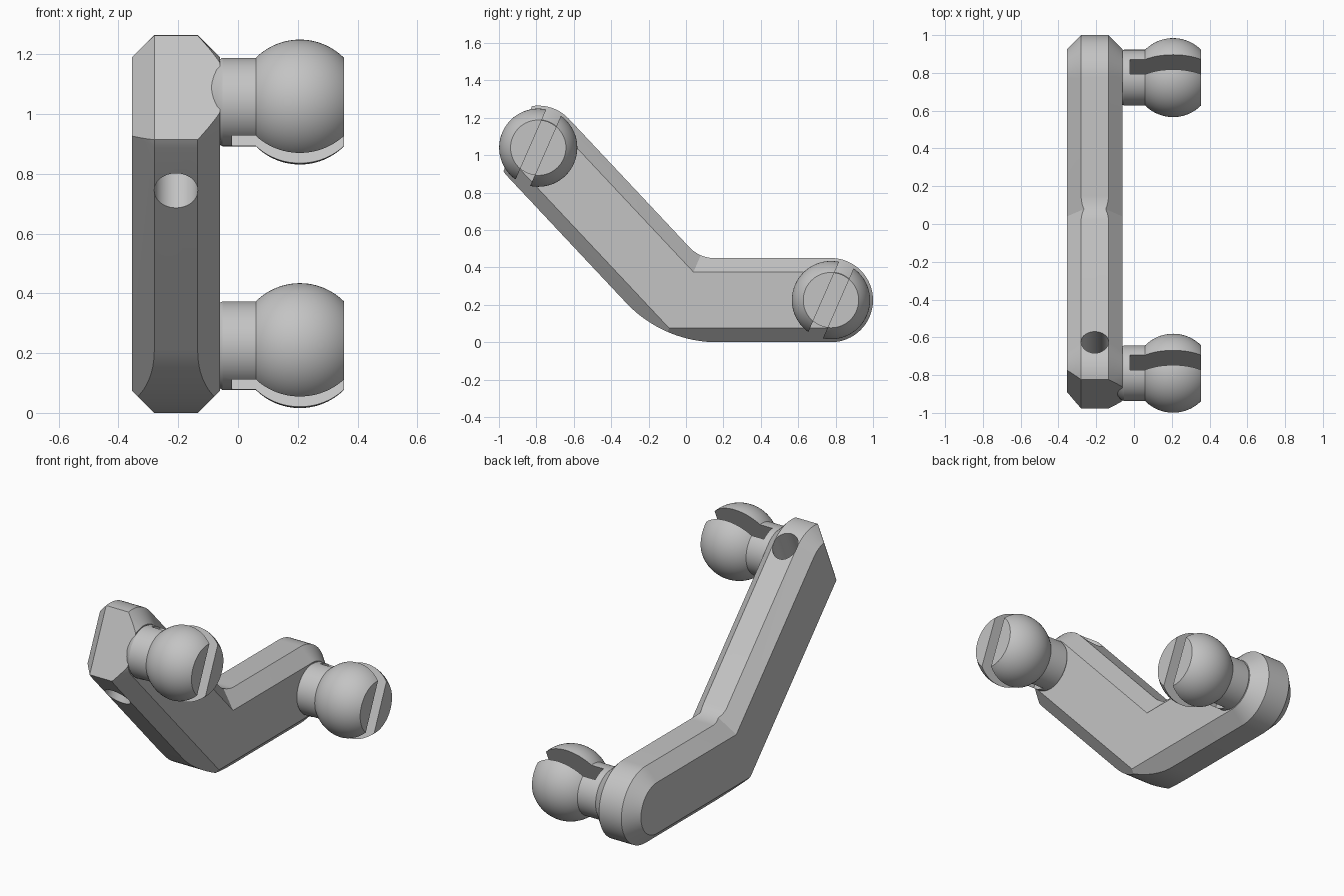
import bpy, bmesh, math
from mathutils import Vector, Matrix

if "Cube" in bpy.data.objects:
    bpy.data.objects.remove(bpy.data.objects["Cube"], do_unlink=True)

grey = bpy.data.materials.new("plain_grey")
grey.use_nodes = True
grey.diffuse_color = (0.55, 0.55, 0.55, 1)
grey.node_tree.nodes["Principled BSDF"].inputs["Base Color"].default_value = (0.55, 0.55, 0.55, 1)

# Main dimensions; 2D points are (y, z)
UPPER, BEND, LOWER = Vector((-0.79, 1.04)), Vector((-0.025, 0.225)), Vector((0.775, 0.225))
RIM, SIDE, HALF, MID_X = 0.225, 0.15, 0.1475, -0.2075
SLANT = math.radians(66.3)              # shared direction of slots, hole and flat end
TURN = math.atan2(UPPER.y - BEND.y, BEND.x - UPPER.x)
TILT = math.pi / 2 - TURN


def polar(angle, r=1.0):
    return Vector((math.cos(angle), math.sin(angle))) * r


def sweep(a, b, n):
    return [a + (b - a) * i / n for i in range(n + 1)]


def finish(bm, name):
    bmesh.ops.recalc_face_normals(bm, faces=bm.faces)
    mesh = bpy.data.meshes.new(name)
    bm.to_mesh(mesh)
    bm.free()
    mesh.materials.append(grey)
    obj = bpy.data.objects.new(name, mesh)
    bpy.context.collection.objects.link(obj)
    return obj


def select(obj):
    bpy.ops.object.select_all(action='DESELECT')
    obj.select_set(True)
    bpy.context.view_layer.objects.active = obj


def carve(obj, cutter):
    select(obj)
    mod = obj.modifiers.new("cut", 'BOOLEAN')
    mod.operation, mod.solver, mod.object = 'DIFFERENCE', 'EXACT', cutter
    bpy.ops.object.modifier_apply(modifier=mod.name)
    bpy.data.objects.remove(cutter, do_unlink=True)
    bpy.ops.object.shade_smooth_by_angle(angle=math.radians(25))


# Arm outline: (rim point, half width of rim, side face point)
outline = []


def round_end(centre, start):
    for a in sweep(start, start + math.pi, 32):
        outline.append((centre + polar(a, RIM), HALF - RIM + SIDE, centre + polar(a, SIDE)))


def bend_fillet(side, radius, angles):
    miter = polar(math.pi / 2 - TURN / 2) / math.cos(TURN / 2)
    centre = BEND + miter * (radius + side * RIM)
    for a in angles:
        p = centre + polar(a, radius)
        offsets = [side * (p - BEND).dot(polar(t)) for t in (math.pi / 2, TILT)]
        depth = min(offsets) if side > 0 else max(offsets)
        outline.append((p, HALF - depth + SIDE, BEND + miter * side * SIDE))


down = math.pi * 1.5
round_end(LOWER, -math.pi / 2)
bend_fillet(1, 0.18, sweep(down, down - TURN, 12))
round_end(UPPER, TILT)
bend_fillet(-1, 0.67, sweep(down - TURN, down, 20))

# Arm body: four loops joined by quads, with flat side faces
bm = bmesh.new()
loops = []
for s, on_rim in ((-1, False), (-1, True), (1, True), (1, False)):
    loops.append([bm.verts.new((MID_X + s * (h if on_rim else HALF), *(p if on_rim else q)))
                  for p, h, q in outline])
count = len(outline)
for a, b in zip(loops, loops[1:]):
    for i in range(count):
        j = (i + 1) % count
        bm.faces.new((a[i], a[j], b[j], b[i]))
bm.faces.new(loops[0])
bm.faces.new(loops[3])
bmesh.ops.remove_doubles(bm, verts=bm.verts, dist=0.0005)

# Flat end and its outer chamfer
across = polar(SLANT + math.pi / 2)
flat = Vector((0, *across))
on_flat = Vector((MID_X - HALF + RIM - SIDE, *(UPPER + across * 0.12)))
for normal in (flat, flat - Vector((1, 0, 0))):
    bmesh.ops.bisect_plane(bm, geom=bm.verts[:] + bm.edges[:] + bm.faces[:], dist=1e-5,
                           plane_co=on_flat, plane_no=normal.normalized(), clear_outer=True)
    bmesh.ops.holes_fill(bm, edges=[e for e in bm.edges if e.is_boundary], sides=0)
arm = finish(bm, "arm")

# Slanted hole through the arm
turn = Matrix.Rotation(SLANT - math.pi / 2, 4, 'X')
bm = bmesh.new()
place = Vector((MID_X, *(UPPER - across * 0.091)))
bmesh.ops.create_cone(bm, cap_ends=True, segments=48, radius1=0.073, radius2=0.073, depth=1.2,
                      matrix=Matrix.Translation(place) @ turn)
carve(arm, finish(bm, "hole_cutter"))


# Slotted ball studs: a revolved neck and truncated ball
def ball_stud(name, centre):
    ball, neck, ball_x = 0.209, 0.148, 0.207
    edge = math.asin(neck / ball)
    profile = [(-0.1, 0.11), (-0.085, 0.123), (-0.07, 0.138), (-0.052, neck)]
    profile += [(ball_x + ball * math.cos(a), ball * math.sin(a))
                for a in sweep(math.pi - edge, edge, 24)]
    bm = bmesh.new()
    rings = [[bm.verts.new((x, *(centre + polar(a, r)))) for a in sweep(0, math.tau, 64)[:-1]]
             for x, r in profile]
    for a, b in zip(rings, rings[1:]):
        for i in range(64):
            j = (i + 1) % 64
            bm.faces.new((a[i], a[j], b[j], b[i]))
    bm.faces.new(rings[0])
    bm.faces.new(rings[-1])
    stud = finish(bm, name)
    bm = bmesh.new()
    bmesh.ops.create_cube(bm, size=1, matrix=Matrix.Translation((0.24, *centre)) @ turn
                          @ Matrix.Diagonal((0.52, 0.085, 0.8, 1)))
    carve(stud, finish(bm, "slot_cutter"))


ball_stud("upper_ball_stud", UPPER)
ball_stud("lower_ball_stud", LOWER)
